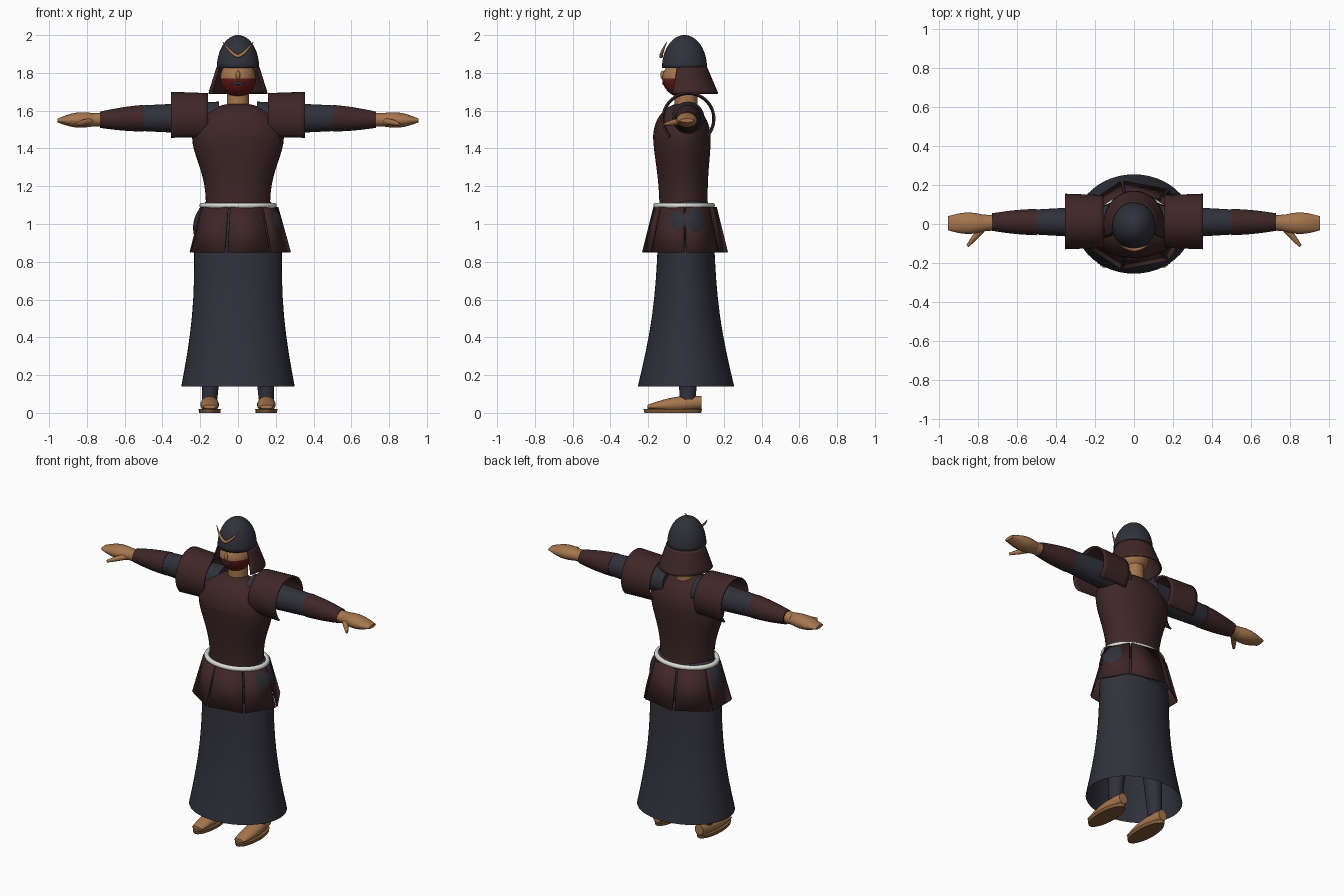
import bpy, bmesh
from math import sin, cos, pi, radians

if "Cube" in bpy.data.objects:
    bpy.data.objects.remove(bpy.data.objects["Cube"])


def material(name, *rgb):
    mat = bpy.data.materials.new(name)
    mat.use_nodes = True
    mat.diffuse_color = (*rgb, 1)
    mat.node_tree.nodes["Principled BSDF"].inputs["Base Color"].default_value = (*rgb, 1)
    return mat


MAROON = material("dark_maroon", 0.05, 0.02, 0.02)
NAVY = material("dark_navy", 0.03, 0.03, 0.043)
TAN = material("tan", 0.38, 0.18, 0.075)
WHITE = material("off_white", 0.7, 0.7, 0.68)
RED = material("deep_red", 0.13, 0.01, 0.01)
BROWN = material("sole_brown", 0.22, 0.1, 0.04)


def link(name, data, mat):
    data.materials.append(mat)
    ob = bpy.data.objects.new(name, data)
    bpy.context.collection.objects.link(ob)
    return ob


def finish(name, bm, mat, thick=0):
    """Turn a bmesh into a smooth object with sharp edges, optionally given thickness."""
    bmesh.ops.recalc_face_normals(bm, faces=bm.faces[:])
    mesh = bpy.data.meshes.new(name)
    bm.to_mesh(mesh)
    bm.free()
    mesh.shade_smooth()
    mesh.set_sharp_from_angle(angle=radians(40))
    ob = link(name, mesh, mat)
    if thick:
        mod = ob.modifiers.new("thickness", "SOLIDIFY")
        mod.thickness = thick
        mod.offset = 0
    return ob


def loft(name, mat, span, start, end, center=(0, 0), drift=(0, 0), axis="z", bulge=0,
         ease=lambda t: t, arc=(0, 360), sides=32, steps=8, caps=True, thick=0):
    """Elliptical tube along an axis, from one pair of radii to another, swelling by bulge."""
    bm = bmesh.new()
    closed = arc[1] - arc[0] == 360
    count = sides if closed else sides + 1
    rows = []
    for k in range(steps + 1):
        t = k / steps
        at = span[0] + (span[1] - span[0]) * t
        swell = bulge * sin(pi * t)
        ra, rb = (p + (q - p) * ease(t) + swell for p, q in zip(start, end))
        ca, cb = (c + d * t for c, d in zip(center, drift))
        row = []
        for i in range(count):
            angle = radians(arc[0] + (arc[1] - arc[0]) * i / sides)
            a, b = ca + ra * cos(angle), cb + rb * sin(angle)
            row.append(bm.verts.new({"z": (a, b, at), "x": (at, a, b), "y": (a, at, b)}[axis]))
        rows.append(row)
    for low, high in zip(rows, rows[1:]):
        for i in range(sides):
            j = (i + 1) % count
            bm.faces.new((low[i], low[j], high[j], high[i]))
    if closed and caps:
        bm.faces.new(rows[0])
        bm.faces.new(rows[-1])
    return finish(name, bm, mat, thick)


def ball(name, mat, center, size, half=False, thick=0):
    """Ellipsoid, or only its upper half."""
    bm = bmesh.new()
    bmesh.ops.create_uvsphere(bm, u_segments=40, v_segments=24, radius=1)
    if half:
        below = [v for v in bm.verts if v.co.z < -0.01]
        bmesh.ops.delete(bm, geom=below, context="VERTS")
    for v in bm.verts:
        v.co = [c + s * p for c, s, p in zip(center, size, v.co)]
    return finish(name, bm, mat, thick)


def tube(name, mat, points, radius, cyclic=False):
    """Round tube through points given as x, y, z and radius scale."""
    curve = bpy.data.curves.new(name, "CURVE")
    curve.dimensions = "3D"
    curve.bevel_depth = radius
    curve.bevel_resolution = 3
    curve.use_fill_caps = True
    spline = curve.splines.new("POLY")
    spline.points.add(len(points) - 1)
    for point, (x, y, z, scale) in zip(spline.points, points):
        point.co = (x, y, z, 1)
        point.radius = scale
    spline.use_cyclic_u = cyclic
    spline.use_smooth = True
    return link(name, curve, mat)


# Skirt, and hips that swell slightly through the plates
loft("skirt", NAVY, (0.14, 0.88), start=(0.3, 0.255), end=(0.232, 0.15),
     bulge=-0.022, sides=48, caps=False)
ball("hips", NAVY, center=(0, 0, 0.98), size=(0.238, 0.15, 0.2))

# Seven flat, flared hip plates with narrow gaps
PLATES = 7
for k in range(PLATES):
    first, last = (360 * i / PLATES for i in (k, k + 1))
    loft(f"hip_plate_{k + 1}", MAROON, (0.85, 1.09), start=(0.277, 0.228), end=(0.21, 0.167),
         center=(0, -0.005), arc=(first + 1.5, last - 1.5), sides=1, steps=1, thick=0.008)

# Belt
turn = [2 * pi * i / 48 for i in range(48)]
tube("belt", WHITE, [(0.19 * cos(a), 0.148 * sin(a) - 0.01, 1.098, 1) for a in turn],
     radius=0.015, cyclic=True)


# Chest armour: slim waist easing out to a broad, rounded chest
def chest_ease(t):
    t = t ** 1.4
    return t * t * (3 - 2 * t)


loft("chest_armour", MAROON, (1.08, 1.46), start=(0.17, 0.128), end=(0.243, 0.152),
     center=(0, -0.012), drift=(0, -0.01), ease=chest_ease, sides=40, steps=12)
ball("chest_yoke", MAROON, center=(0, -0.022, 1.46), size=(0.243, 0.152, 0.18), half=True)

# Neck and head; the lower front of the head is the mask
loft("neck", TAN, (1.6, 1.76), start=(0.06, 0.06), end=(0.056, 0.06))
HEAD_HEIGHT = 1.77
head = ball("head", TAN, center=(0, -0.018, HEAD_HEIGHT), size=(0.094, 0.107, 0.1))
head.data.materials.append(RED)
for face in head.data.polygons:
    face.material_index = int(face.center.z < HEAD_HEIGHT and face.center.y < 0)
ball("mouth", NAVY, center=(0, -0.119, 1.745), size=(0.035, 0.007, 0.008))
ball("nose", TAN, center=(0, -0.122, 1.788), size=(0.012, 0.014, 0.024))

# Helmet: dome, open-fronted neck guard and curved crest
ball("helmet_dome", NAVY, center=(0, -0.008, 1.825), size=(0.11, 0.117, 0.173),
     half=True, thick=0.005)
loft("neck_guard", MAROON, (1.69, 1.83), start=(0.154, 0.167), end=(0.11, 0.108),
     arc=(-25, 205), thick=0.008)
sweep = [i / 8 for i in range(-8, 9)]
tube("helmet_crest", TAN,
     [(0.08 * t, 0.03 * t * t - 0.132, 1.888 + 0.075 * abs(t) ** 1.5, 1.2 - t * t)
      for t in sweep], radius=0.008)

for side, s in (("left", 1), ("right", -1)):
    # Arm, along x from the shoulder
    def arm_part(part, mat, inner, outer, **shape):
        loft(f"{side}_{part}", mat, (s * inner, s * outer), axis="x", **shape)

    arm = (0.01, 1.56)
    arm_part("sleeve", NAVY, 0.1, 0.51, start=(0.088, 0.088), end=(0.064, 0.068), center=arm)
    arm_part("forearm_guard", MAROON, 0.5, 0.73, start=(0.068, 0.071), end=(0.045, 0.043),
             center=arm, drift=(0, -0.008), bulge=0.004)
    arm_part("wrist", TAN, 0.72, 0.77, start=(0.04, 0.037), end=(0.042, 0.035),
             center=(0.006, 1.552))
    arm_part("hand", TAN, 0.76, 0.955, start=(0.04, 0.034), end=(0.036, 0.01),
             center=(0.004, 1.552), drift=(0, -0.004), bulge=0.017)
    tube(f"{side}_thumb", TAN, [(s * 0.775, -0.02, 1.545, 1.1), (s * 0.815, -0.065, 1.538, 1),
                                (s * 0.855, -0.113, 1.528, 0.5)], radius=0.016)

    # Shoulder guard, open underneath
    arm_part("shoulder_guard", MAROON, 0.158, 0.355, start=(0.131, 0.131), end=(0.138, 0.138),
             center=(0.013, 1.557), arc=(-45, 225), thick=0.01)

    # Leg, foot and sandal sole
    x = s * 0.15
    loft(f"{side}_leg", NAVY, (0.07, 0.85), start=(0.04, 0.042), end=(0.085, 0.09),
         center=(x, 0.01), drift=(s * -0.04, -0.01))
    loft(f"{side}_foot", TAN, (-0.205, 0.082), start=(0.034, 0.01), end=(0.03, 0.034),
         center=(x, 0.032), drift=(0, 0.024), axis="y", bulge=0.017, steps=14)
    loft(f"{side}_sandal_sole", BROWN, (0, 0.02), start=(0.056, 0.15), end=(0.059, 0.155),
         center=(x, -0.07), steps=1)
